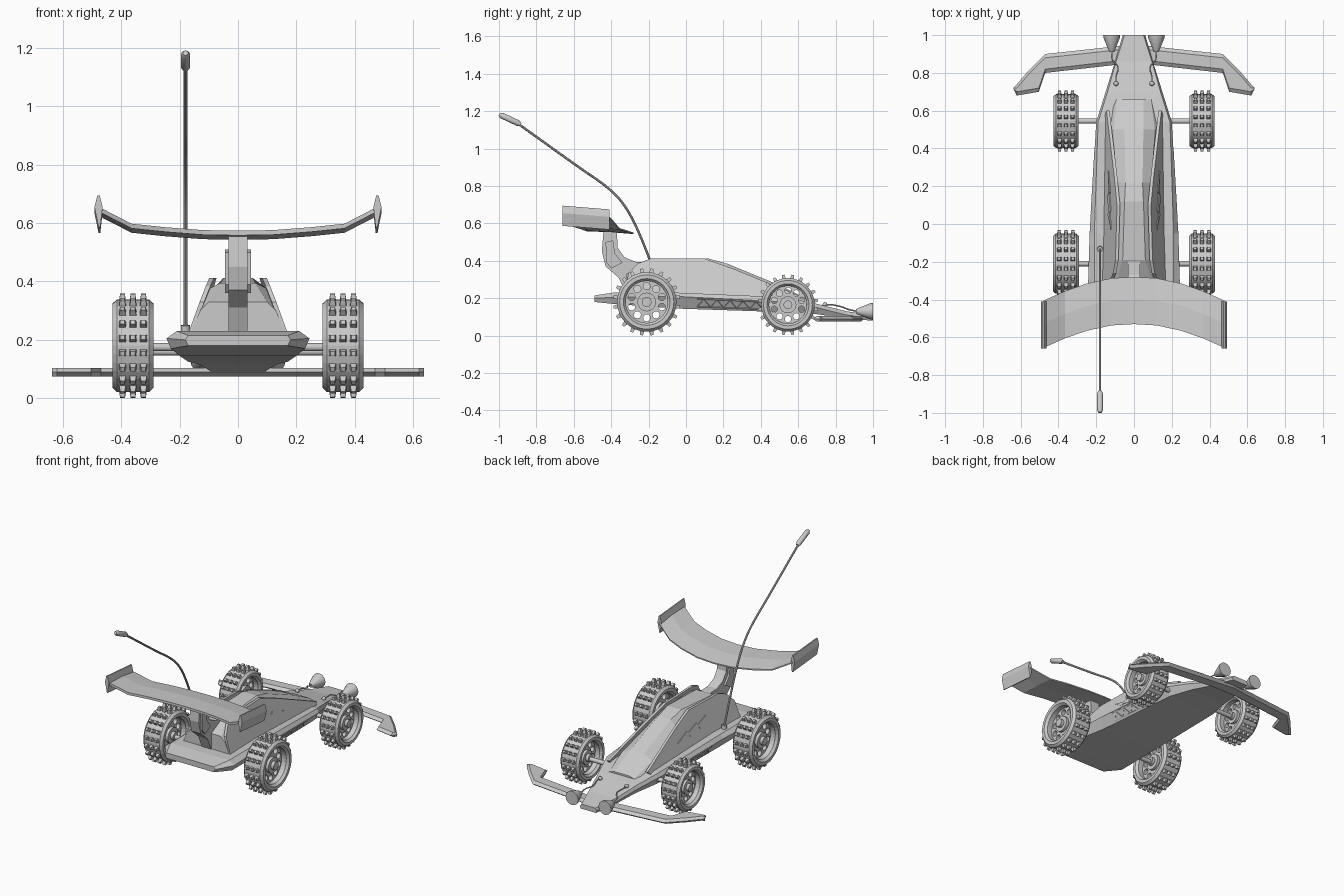
import bpy, bmesh, math
from mathutils import Vector, Matrix

cube = bpy.data.objects.get("Cube")
if cube:
    bpy.data.objects.remove(cube)

GREY = (0.6, 0.6, 0.6, 1)
mat = bpy.data.materials.new("light grey plastic")
mat.use_nodes = True
mat.diffuse_color = GREY
for node in mat.node_tree.nodes:
    if node.type == 'BSDF_PRINCIPLED':
        node.inputs["Base Color"].default_value = GREY


def smooth_object(ob):
    bpy.ops.object.select_all(action='DESELECT')
    ob.select_set(True)
    bpy.context.view_layer.objects.active = ob
    bpy.ops.object.shade_smooth_by_angle(angle=math.radians(35))


def finish(name, bm, smooth=False):
    bmesh.ops.recalc_face_normals(bm, faces=bm.faces)
    mesh = bpy.data.meshes.new(name)
    bm.to_mesh(mesh)
    bm.free()
    mesh.materials.append(mat)
    ob = bpy.data.objects.new(name, mesh)
    bpy.context.collection.objects.link(ob)
    if smooth:
        smooth_object(ob)
    return ob


def skin(bm, rings, closed=False):
    """Join equal rings of points into a solid."""
    rows = [[bm.verts.new(p) for p in ring] for ring in rings]
    n = len(rows[0])
    pairs = list(zip(rows, rows[1:])) + ([(rows[-1], rows[0])] if closed else [])
    for a, b in pairs:
        for i in range(n):
            j = (i + 1) % n
            bm.faces.new((a[i], a[j], b[j], b[i]))
    if not closed:
        bm.faces.new(rows[0])
        bm.faces.new(rows[-1])


def solid(name, rings, smooth=False):
    bm = bmesh.new()
    skin(bm, rings)
    return finish(name, bm, smooth)


def hull(name, sections):
    """Mirrored cross-sections: y, then (half width, height) pairs."""
    rings = []
    for y, *half in sections:
        rings.append([(x, y, z) for x, z in half] + [(-x, y, z) for x, z in reversed(half)])
    return solid(name, rings)


def tube(name, points, radius, sides=8, curved=False):
    """Round rod along a path; a list of radii makes a tapered rod."""
    pts = [Vector(p) for p in points]
    if curved:
        ext = [pts[0] * 2 - pts[1]] + pts + [pts[-1] * 2 - pts[-2]]
        fine = []
        for a, b, c, d in zip(ext, ext[1:], ext[2:], ext[3:]):
            for k in range(6):
                t = k / 6
                fine.append(0.5 * (2 * b + (c - a) * t + (2 * a - 5 * b + 4 * c - d) * t * t
                                   + (3 * b - a - 3 * c + d) * t ** 3))
        pts = fine + [pts[-1]]
    radii = radius if isinstance(radius, list) else [radius] * len(pts)
    rings = []
    for i, p in enumerate(pts):
        d = pts[min(i + 1, len(pts) - 1)] - pts[max(i - 1, 0)]
        u = d.cross(Vector((1, 0, 0)) if abs(d.x) < 0.9 * d.length else Vector((0, 0, 1))).normalized()
        v = d.cross(u).normalized()
        angles = [math.tau * k / sides for k in range(sides)]
        rings.append([p + radii[i] * (math.cos(a) * u + math.sin(a) * v) for a in angles])
    return solid(name, rings, True)


# Chassis tub with a wedge nose
hull("chassis", [
    (-0.49, (0.17, 0.18), (0.18, 0.20), (0.17, 0.215)),
    (-0.39, (0.23, 0.17), (0.245, 0.205), (0.21, 0.23)),
    (-0.05, (0.20, 0.145), (0.235, 0.21), (0.21, 0.23)),
    (0.54, (0.17, 0.125), (0.20, 0.18), (0.19, 0.205)),
    (0.70, (0.13, 0.115), (0.15, 0.15), (0.14, 0.17)),
    (0.86, (0.09, 0.09), (0.10, 0.11), (0.095, 0.13)),
    (1.00, (0.055, 0.08), (0.06, 0.095), (0.05, 0.11))])

# Cabin
hull("cabin", [
    (-0.32, (0.165, 0.22), (0.13, 0.30), (0.10, 0.33)),
    (-0.19, (0.165, 0.22), (0.10, 0.375), (0.06, 0.395)),
    (0.12, (0.150, 0.22), (0.085, 0.375), (0.05, 0.412)),
    (0.22, (0.145, 0.21), (0.09, 0.34), (0.045, 0.385)),
    (0.50, (0.135, 0.20), (0.11, 0.24), (0.05, 0.27)),
    (0.66, (0.110, 0.17), (0.09, 0.18), (0.05, 0.19))])


def cabin_plate(name, outline, inner, outer, side):
    """Plate lying on the leaning cabin side."""
    def place(y, z, off):
        return (side * (0.165 - 0.03 * (y + 0.3) - 0.36 * (z - 0.225) + off), y, z)
    return solid(name, [[place(y, z, off) for y, z in outline] for off in (inner, outer)])


FIN = [(-0.32, 0.22), (-0.31, 0.33), (-0.26, 0.385), (-0.19, 0.412), (0.10, 0.412),
       (0.26, 0.355), (0.60, 0.215), (0.58, 0.195)]
BOLT = [(-0.03, 0.34), (0.06, 0.315), (0.07, 0.328), (0.16, 0.30), (0.17, 0.312),
        (0.28, 0.275), (0.16, 0.285), (0.15, 0.272), (0.06, 0.30), (0.05, 0.288)]


def hull_side(side, y, t):
    """Point on the flank of the chassis, t from bottom to widest edge."""
    k = (y + 0.05) / 0.59
    x = (0.20 - 0.03 * k) * (1 - t) + (0.235 - 0.035 * k) * t
    z = (0.145 - 0.02 * k) * (1 - t) + (0.21 - 0.03 * k) * t
    return (side * x, y, z)


for side, label in ((1, "left"), (-1, "right")):
    cabin_plate(label + "_side_panel", FIN, -0.012, 0.004, side)
    cabin_plate(label + "_flash_plate", BOLT, 0.002, 0.008, side)
    # Flank lattice
    ys = [0.06 + 0.035 * i for i in range(11)]
    zigzag = [hull_side(side, y, 0.88 if i % 2 else 0.2) for i, y in enumerate(ys)]
    tube(label + "_lattice", zigzag, 0.005, 4)
    for t in (0.2, 0.88):
        tube(label + "_lattice_rail", [hull_side(side, y, t) for y in (0.06, 0.41)], 0.005, 4)
    # Lamp with cable and plug
    tube(label + "_lamp", [(side * 0.118, y, 0.13) for y in (0.91, 0.922, 0.985, 1.0)],
         [0.012, 0.018, 0.043, 0.045], 16)
    tube(label + "_lamp_cable", [(side * 0.116, 0.915, 0.13), (side * 0.115, 0.87, 0.14),
         (side * 0.085, 0.83, 0.155), (side * 0.095, 0.78, 0.165), (side * 0.095, 0.745, 0.165)],
         0.004, 6, True)
    bm = bmesh.new()
    bmesh.ops.create_uvsphere(bm, u_segments=10, v_segments=6, radius=0.013,
                              matrix=Matrix.Translation((side * 0.095, 0.743, 0.166)))
    finish(label + "_cable_plug", bm, True)

# Front bumper: swept stations of x, front y, rear y
stations = [(0, 0.955, 0.845), (0.10, 0.94, 0.842), (0.47, 0.90, 0.80),
            (0.56, 0.81, 0.70), (0.62, 0.74, 0.68), (0.638, 0.72, 0.715)]
stations = [(-x, f, r) for x, f, r in reversed(stations[1:])] + stations
rings = []
for x, f, r in stations:
    c = min(0.02, (f - r) / 3)
    inset = -0.10 if abs(x) == 0.56 else 0
    xr = x * (1 + inset)
    rings.append([(x, f, 0.09), (x, f - c, 0.104), (xr, r + c, 0.104),
                  (xr, r, 0.09), (xr, r + c, 0.075), (x, f - c, 0.075)])
solid("front_bumper", rings)

# Wing pillar and its thicker collar
PILLAR = [(-0.32, 0.22), (-0.36, 0.31), (-0.43, 0.37), (-0.45, 0.45), (-0.44, 0.57),
          (-0.37, 0.56), (-0.365, 0.47), (-0.33, 0.42), (-0.27, 0.395), (-0.18, 0.39), (-0.18, 0.22)]
solid("wing_pillar", [[(x, y, z) for y, z in PILLAR] for x in (-0.033, 0.033)])
COLLAR = [(-0.40, 0.36), (-0.425, 0.39), (-0.43, 0.50), (-0.39, 0.51), (-0.38, 0.44), (-0.34, 0.39)]
solid("pillar_collar", [[(x, y, z) for y, z in COLLAR] for x in (-0.044, 0.044)])

# Rear wing: stations of x, front y, height
span = [(0, -0.28, 0.548), (0.12, -0.287, 0.55), (0.25, -0.315, 0.56), (0.365, -0.355, 0.572), (0.478, -0.405, 0.63)]
span = [(-x, y, z) for x, y, z in reversed(span[1:])] + span
solid("rear_wing", [[(x, y, z - 0.005), (x, y, z + 0.003), (x, y - 0.12, z + 0.022),
                     (x, y - 0.25, z + 0.026), (x, y - 0.25, z + 0.010), (x, y - 0.12, z + 0.005)]
                    for x, y, z in span])
for side, label in ((1, "left"), (-1, "right")):
    section = [(0.472, 0.572), (0.478, 0.572), (0.492, 0.64), (0.482, 0.68), (0.474, 0.68), (0.464, 0.64)]
    solid(label + "_wing_endplate", [[(side * x, y, z + dz) for x, z in section]
                                     for y, dz in ((-0.41, -0.005), (-0.66, 0.015))])

# Antenna
tube("antenna_base", [(-0.18, -0.13, 0.21), (-0.18, -0.135, 0.25)], 0.016, 12)
tube("antenna_rod", [(-0.18, y, z) for y, z in ((-0.13, 0.23), (-0.195, 0.41), (-0.27, 0.59),
     (-0.34, 0.71), (-0.43, 0.80), (-0.60, 0.92), (-0.90, 1.135))], 0.0065, 8, True)
tube("antenna_tip", [(-0.18, y, z) for y, z in ((-0.885, 1.128), (-0.90, 1.137), (-0.985, 1.177), (-0.998, 1.183))],
     [0.010, 0.016, 0.016, 0.009], 12)

# Wheel parts, built once around x and reused
TYRE = [(-0.07, 0.125), (-0.07, 0.145), (-0.055, 0.159), (0.055, 0.159),
        (0.07, 0.145), (0.07, 0.125), (0.055, 0.112), (-0.055, 0.112)]
bm = bmesh.new()
skin(bm, [[(x, r * math.cos(a), r * math.sin(a)) for x, r in TYRE]
          for a in (math.tau * k / 32 for k in range(32))], closed=True)
for k in range(20):
    turn = Matrix.Rotation(math.tau * (k + 0.5) / 20, 4, 'X')
    for x in (-0.036, 0, 0.036):
        bmesh.ops.create_cone(bm, cap_ends=True, segments=4, radius1=0.017, radius2=0.011, depth=0.026,
                              matrix=turn @ Matrix.Translation((x, 0, 0.167)) @ Matrix.Rotation(math.pi / 4, 4, 'Z'))
tyre = finish("tyre", bm)

# Rim disc with a ring of round holes
outline = bpy.data.curves.new("rim_outline", 'CURVE')
outline.dimensions = '2D'
outline.fill_mode = 'BOTH'
outline.extrude = 0.022
holes = [(0.085 * math.cos(math.tau * k / 10), 0.085 * math.sin(math.tau * k / 10), 0.019, 12) for k in range(10)]
for cx, cy, r, n in [(0, 0, 0.118, 32)] + holes:
    spline = outline.splines.new('POLY')
    spline.points.add(n - 1)
    spline.use_cyclic_u = True
    for i, p in enumerate(spline.points):
        p.co = (cx + r * math.cos(math.tau * i / n), cy + r * math.sin(math.tau * i / n), 0, 1)
helper = bpy.data.objects.new("rim_outline", outline)
bpy.context.collection.objects.link(helper)
flat = bpy.data.meshes.new_from_object(helper.evaluated_get(bpy.context.evaluated_depsgraph_get()))
bpy.data.objects.remove(helper)
bm = bmesh.new()
bm.from_mesh(flat)
upright = Matrix.Rotation(math.pi / 2, 4, 'Y')
bmesh.ops.transform(bm, matrix=upright, verts=bm.verts)
bmesh.ops.remove_doubles(bm, verts=bm.verts, dist=0.0001)
for r, depth in ((0.05, 0.08), (0.026, 0.12)):
    bmesh.ops.create_cone(bm, cap_ends=True, segments=20, radius1=r, radius2=r, depth=depth, matrix=upright)
rim = finish("rim", bm, True)

# Four wheels and two axles
for end, y, z, size in (("rear", -0.21, 0.18, 1.0), ("front", 0.545, 0.165, 0.9)):
    tube(end + "_axle", [(-0.36, y, z - 0.005), (0.36, y, z - 0.005)], 0.014, 12)
    for side, label in ((1, "left"), (-1, "right")):
        for part in (tyre, rim):
            ob = part.copy()
            ob.name = f"{end}_{label}_{part.name}"
            bpy.context.collection.objects.link(ob)
            ob.location = (side * 0.36, y, z)
            ob.scale = (0.95 if end == "front" else 1, size, size)
for part in (tyre, rim):
    bpy.data.objects.remove(part)
